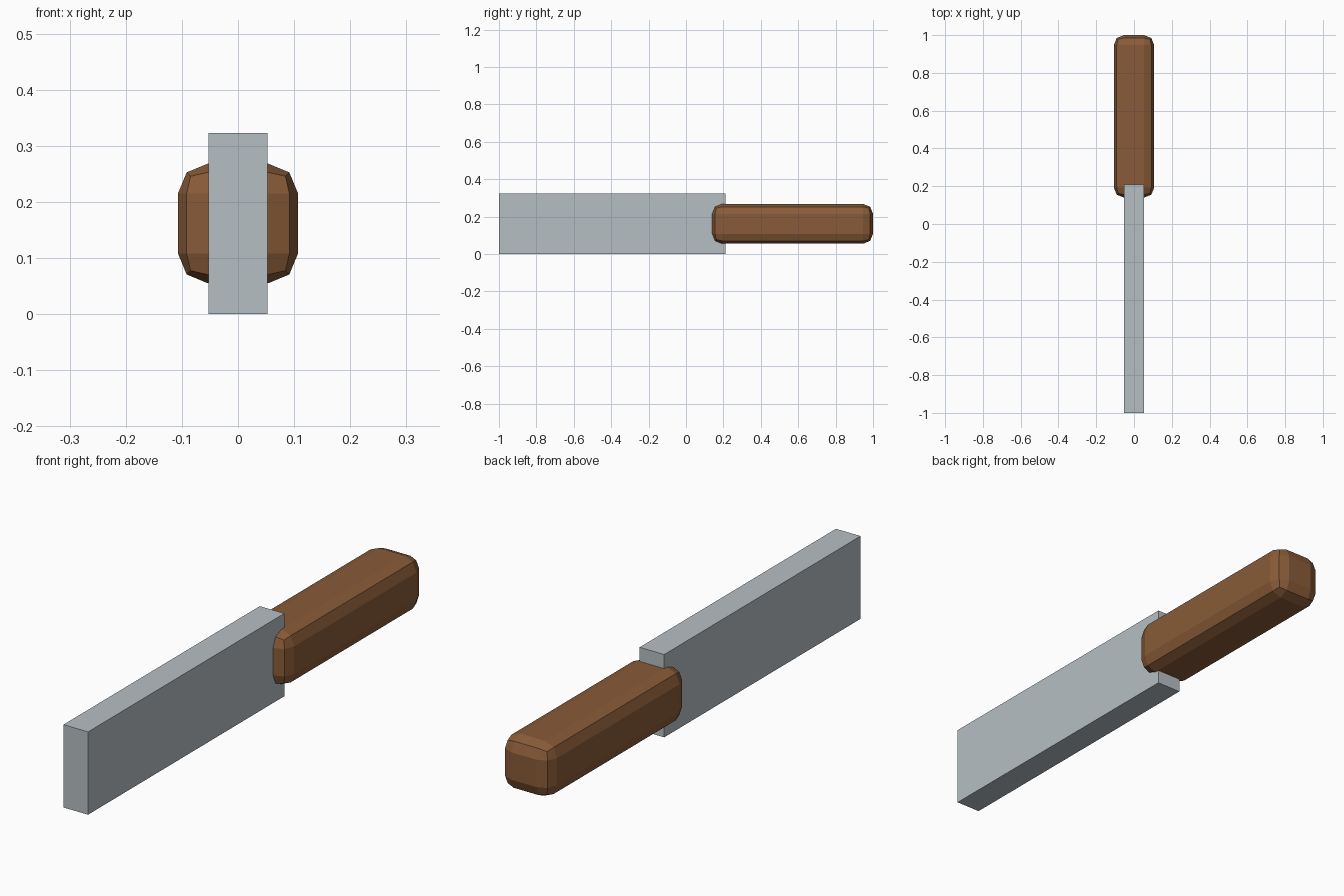
import bpy

cube = bpy.data.objects.get("Cube")
if cube:
    bpy.data.objects.remove(cube, do_unlink=True)


def material(name, color):
    mat = bpy.data.materials.new(name)
    mat.use_nodes = True
    rgba = (*color, 1.0)
    mat.diffuse_color = rgba
    mat.node_tree.nodes["Principled BSDF"].inputs["Base Color"].default_value = rgba
    return mat


def box(name, low, high, mat):
    """Axis-aligned box between two corners."""
    centre = [(a + b) / 2 for a, b in zip(low, high)]
    bpy.ops.mesh.primitive_cube_add(size=1, location=centre)
    obj = bpy.context.object
    obj.name = name
    obj.scale = [b - a for a, b in zip(low, high)]
    bpy.ops.object.transform_apply(location=False, rotation=False, scale=True)
    obj.data.materials.append(mat)
    return obj


steel = material("steel grey", (0.47, 0.52, 0.55))
wood = material("brown wood", (0.25, 0.105, 0.04))

# Plain rectangular blade
box("blade", (-0.053, -1.0, 0.0), (0.053, 0.21, 0.323), steel)

# Handle with chamfered edges, overlapping the blade's rear end
handle = box("handle", (-0.107, 0.14, 0.055), (0.107, 1.0, 0.268), wood)
bevel = handle.modifiers.new("rounded edges", 'BEVEL')
bevel.width = 0.053
bevel.segments = 2
